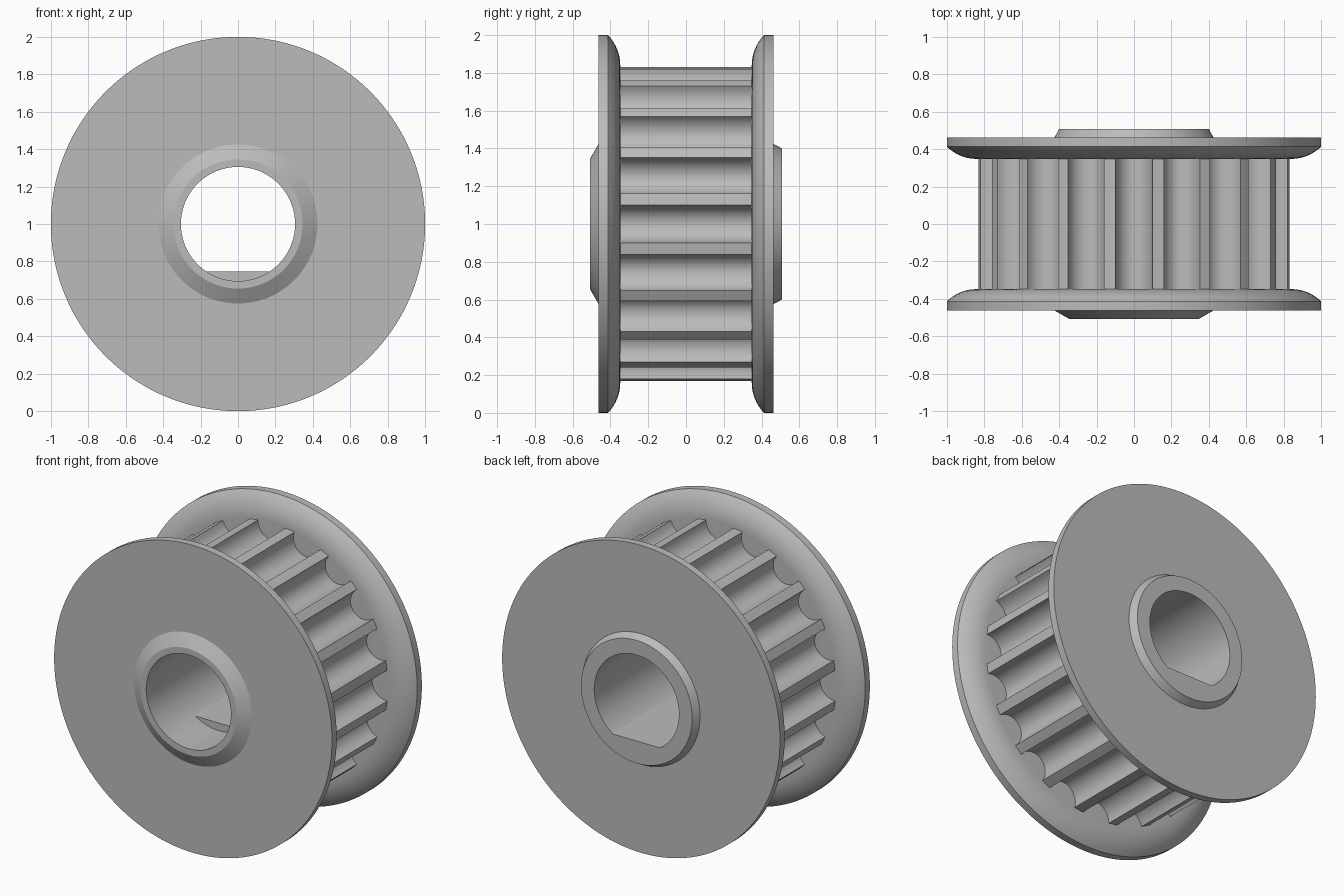
import bpy, bmesh
from math import sin, cos, pi, radians

cube = bpy.data.objects.get("Cube")
if cube:
    bpy.data.objects.remove(cube, do_unlink=True)

SEGMENTS = 180
TEETH = 20
BORE, FLAT = 0.305, -0.255      # bore radius and height of the D flat
INNER, FACE, END = 0.348, 0.462, 0.508   # flange inside, flange outside, hub end
ROOT, TIP = 0.70, 0.836

grey = bpy.data.materials.new("plain_grey")
grey.use_nodes = True
colour = (0.5, 0.5, 0.5, 1)
grey.diffuse_color = colour
grey.node_tree.nodes["Principled BSDF"].inputs["Base Color"].default_value = colour


def bridge(bm, a, b):
    """Join two closed rings of vertices with quads."""
    n = len(a)
    for i in range(n):
        j = (i + 1) % n
        bm.faces.new((a[i], a[j], b[j], b[i]))


def finish(bm, name):
    bmesh.ops.remove_doubles(bm, verts=bm.verts, dist=1e-5)
    bmesh.ops.recalc_face_normals(bm, faces=bm.faces)
    mesh = bpy.data.meshes.new(name)
    bm.to_mesh(mesh)
    bm.free()
    mesh.materials.append(grey)
    obj = bpy.data.objects.new(name, mesh)
    bpy.context.collection.objects.link(obj)
    bpy.ops.object.select_all(action="DESELECT")
    obj.select_set(True)
    bpy.context.view_layer.objects.active = obj
    bpy.ops.object.shade_smooth_by_angle(angle=radians(28))
    return obj


def ring(bm, r, y, clamp=False):
    verts = []
    for i in range(SEGMENTS):
        a = 2 * pi * i / SEGMENTS
        z = r * cos(a)
        if clamp:
            z = max(z, FLAT)
        verts.append(bm.verts.new((r * sin(a), y, z + 1)))
    return verts


def flange_profile(side, hub_base, hub_tip):
    """Radius and y from the tooth root over the rim to the hub end."""
    bend = 0.229
    pts = [(ROOT, INNER)]
    for i in range(9):
        a = radians(44.3) * i / 8
        pts.append((0.84 + bend * sin(a), INNER - bend * (1 - cos(a)) * -1))
    pts[-1] = (1.0, pts[-1][1])
    pts += [(1.0, FACE), (hub_base, FACE), (hub_tip, END)]
    return [(r, side * y) for r, y in pts]


# Flanges, hubs and bore turned as one body
bm = bmesh.new()
rings = [ring(bm, r, y) for r, y in flange_profile(-1, 0.425, 0.345)]
rings += [ring(bm, BORE, -END), ring(bm, BORE, -0.2)]
# D flat runs from inside the bore to the back end
rings += [ring(bm, BORE, -0.2, True), ring(bm, BORE, END, True)]
rings += [ring(bm, r, y) for r, y in reversed(flange_profile(1, 0.425, 0.4))]
for a, b in zip(rings, rings[1:]):
    bridge(bm, a, b)
finish(bm, "flanged_body")

# Toothed barrel with rounded grooves between the flanges
groove, steps = 0.1, 14
outline = []
for t in range(TEETH):
    turn = 2 * pi * t / TEETH
    for i in range(steps + 1):
        a = pi * i / steps
        u = -groove * cos(a)
        v = TIP - 0.006 - 0.108 * sin(a)
        outline.append((u * cos(turn) + v * sin(turn), v * cos(turn) - u * sin(turn)))
    # middle of the tooth tip
    mid = turn + pi / TEETH
    outline.append((TIP * sin(mid), TIP * cos(mid)))
bm = bmesh.new()
front, back = [[bm.verts.new((x, y, z + 1)) for x, z in outline]
               for y in (-INNER, INNER)]
bridge(bm, front, back)
finish(bm, "toothed_barrel")
